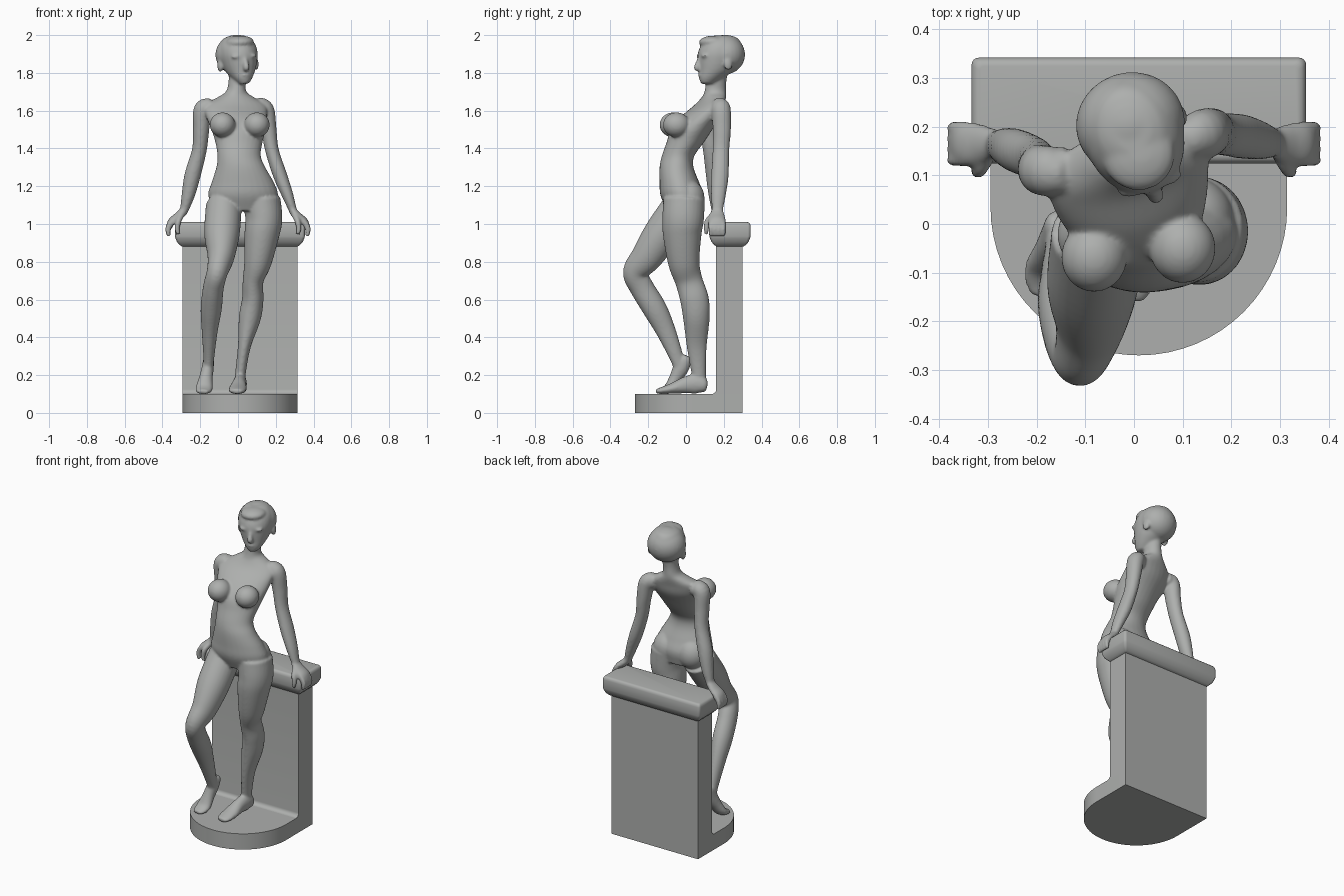
import bpy, bmesh, math
from mathutils import Vector, Matrix

stone = bpy.data.materials.new("grey stone")
stone.diffuse_color = (0.42, 0.43, 0.42, 1)


def finish(name, bm, angle=40):
    bmesh.ops.recalc_face_normals(bm, faces=bm.faces)
    me = bpy.data.meshes.new(name)
    bm.to_mesh(me)
    bm.free()
    ob = bpy.data.objects.new(name, me)
    bpy.context.collection.objects.link(ob)
    me.materials.append(stone)
    bpy.context.view_layer.objects.active = ob
    ob.select_set(True)
    bpy.ops.object.shade_smooth_by_angle(angle=math.radians(angle))
    ob.select_set(False)
    return ob


def skin(bm, rings):
    vs = [[bm.verts.new(p) for p in r] for r in rings]
    n = len(vs[0])
    for a, b in zip(vs, vs[1:]):
        for i in range(n):
            bm.faces.new((a[i], a[(i + 1) % n], b[(i + 1) % n], b[i]))
    bm.faces.new(vs[0][::-1])
    bm.faces.new(vs[-1])
    return [v for r in vs for v in r]


def limb(bm, keys, flat=False, n=28, sub=6):
    """Smooth elliptical loft; key = x, y, z, width radius, depth radius, yaw."""
    k = [Vector(tuple(q) + (0,) * (6 - len(q))) for q in keys]
    k = [k[0] * 2 - k[1]] + k + [k[-1] * 2 - k[-2]]
    pts = []
    for i in range(1, len(k) - 2):
        a, b, c, d = k[i - 1:i + 3]
        for s in range(sub):
            t = s / sub
            pts.append(0.5 * (2 * b + (c - a) * t + (2 * a - 5 * b + 4 * c - d) * t * t
                              + (3 * b - a - 3 * c + d) * t ** 3))
    pts.append(k[-2])
    rings = []
    for i, p in enumerate(pts):
        q0, q1 = pts[max(i - 1, 0)], pts[min(i + 1, len(pts) - 1)]
        t = Vector((0, 0, 1)) if flat else Vector(q1[:3]) - Vector(q0[:3])
        t.normalize()
        yaw = math.radians(p[5])
        u = Vector((math.cos(yaw), math.sin(yaw), 0))
        u = (u - t * u.dot(t)).normalized()
        v = t.cross(u)
        rings.append([Vector(p[:3]) + u * p[3] * math.cos(f) + v * p[4] * math.sin(f)
                      for f in (2 * math.pi * j / n for j in range(n))])
    return skin(bm, rings)


def ball(bm, c, r, rot=None):
    m = Matrix.Translation(c) @ (rot or Matrix()) @ Matrix.Diagonal((*r, 1))
    return bmesh.ops.create_uvsphere(bm, u_segments=28, v_segments=18, radius=1, matrix=m)["verts"]


# ---------- figure: all body parts fused into one skin ----------
bm = bmesh.new()
# torso and neck
limb(bm, [(.03, -.01, 1.07, .15, .09), (.027, -.02, 1.15, .185, .115), (.025, -.035, 1.22, .165, .105),
          (.015, -.05, 1.30, .13, .09), (.006, -.042, 1.36, .115, .086, 4), (.005, -.005, 1.43, .125, .098, 8),
          (.003, .03, 1.50, .145, .108, 12), (-.008, .08, 1.57, .165, .10, 14),
          (-.014, .125, 1.63, .165, .072, 14), (-.012, .147, 1.67, .10, .062, 14),
          (-.01, .155, 1.70, .055, .058, 14), (-.005, .16, 1.75, .045, .054, 14),
          (.0, .17, 1.82, .048, .055, 14)], flat=True)
# breasts and glutes
for x, y in ((-.082, -.068), (.10, -.05)):
    ball(bm, (x, y, 1.525), (.068, .072, .066))
for x in (-.055, .115):
    ball(bm, (x, .01, 1.14), (.09, .088, .095))
# standing leg
limb(bm, [(.125, -.01, 1.13, .10, .11), (.137, -.015, 1.03, .098, .11), (.127, -.02, .95, .093, .103),
          (.105, -.012, .80, .073, .084), (.08, .015, .70, .055, .073), (.078, .045, .60, .057, .076),
          (.062, .055, .50, .058, .07), (.033, .057, .35, .034, .053), (.012, .068, .20, .028, .038),
          (.01, .07, .14, .03, .04)])
limb(bm, [(.014, .112, .14, .018, .02), (.014, .10, .143, .031, .036), (.012, .06, .155, .035, .053),
          (.006, 0, .148, .037, .045), (0, -.07, .13, .047, .029), (-.006, -.13, .118, .044, .018),
          (-.01, -.158, .114, .028, .012)])
# bent leg
limb(bm, [(-.075, -.02, 1.10, .095, .10), (-.085, -.125, .95, .094, .098), (-.09, -.205, .83, .072, .084),
          (-.11, -.268, .745, .056, .066), (-.13, -.235, .665, .055, .064), (-.142, -.165, .55, .056, .064),
          (-.15, -.105, .43, .042, .052), (-.155, -.045, .28, .028, .036), (-.16, -.03, .22, .028, .032)])
limb(bm, [(-.153, .008, .30, .018, .018), (-.155, .0, .285, .028, .032), (-.16, -.025, .24, .032, .042),
          (-.17, -.055, .185, .036, .034), (-.178, -.085, .137, .045, .028), (-.183, -.12, .118, .043, .018),
          (-.186, -.15, .112, .027, .011)])
# arms
limb(bm, [(.10, .17, 1.62, .045, .05), (.143, .185, 1.605, .048, .052), (.163, .19, 1.50, .041, .048),
          (.18, .185, 1.39, .036, .044), (.222, .18, 1.26, .037, .046), (.26, .172, 1.16, .031, .04),
          (.288, .167, 1.08, .022, .03), (.30, .165, 1.05, .02, .03)])
limb(bm, [(-.14, .11, 1.62, .045, .05), (-.187, .11, 1.605, .048, .052), (-.195, .12, 1.50, .043, .048),
          (-.205, .135, 1.39, .039, .045), (-.24, .15, 1.26, .043, .045), (-.262, .158, 1.16, .036, .04),
          (-.283, .163, 1.08, .024, .03), (-.295, .165, 1.05, .02, .03)])
# hands hooked over the ledge, with thumbs and fingers
for s in (-1, 1):
    limb(bm, [(s * .285, .165, 1.075, .03, .02, 90), (s * .318, .165, 1.04, .042, .022, 90),
              (s * .35, .165, 1.015, .045, .02, 90), (s * .365, .165, .985, .043, .017, 90)])
    for i in range(4):
        y = .131 + .0225 * i
        limb(bm, [(s * .345, y, 1.015, .014, .016, 90), (s * .367, y, .985, .013, .016, 90),
                  (s * .37, y, .955, .012, .013, 90), (s * .364, y, .935, .009, .01, 90)], n=12)
    limb(bm, [(s * .298, .145, 1.05, .017, .017), (s * .315, .115, 1.015, .016, .017),
              (s * .322, .108, .975, .014, .014), (s * .315, .108, .945, .011, .011)], n=12)
# head in local space: skull and jaw, cropped hair, nose, lips, brow, ears
head = limb(bm, [(0, .02, .125, .04, .045), (0, .02, .11, .07, .08), (0, .012, .075, .095, .11),
                 (0, .005, .03, .102, .122), (0, -.005, -.015, .094, .112), (0, -.02, -.06, .078, .094),
                 (0, -.05, -.10, .052, .064), (0, -.07, -.13, .026, .034)], flat=True)
head += ball(bm, (0, .03, .025), (.113, .106, .105))
head += ball(bm, (0, -.035, .09), (.075, .075, .035))
head += limb(bm, [(0, -.105, .015, .012, .012), (0, -.118, -.02, .014, .016), (0, -.126, -.045, .017, .018),
                  (0, -.112, -.058, .012, .010)])
head += ball(bm, (0, -.108, -.083), (.022, .012, .011))
for s in (-1, 1):
    head += ball(bm, (s * .04, -.098, .016), (.03, .018, .011))
    head += ball(bm, (s * .10, .015, -.03), (.014, .024, .034))
place = (Matrix.Translation((.003, .178, 1.872)) @ Matrix.Rotation(math.radians(18), 4, 'Z')
         @ Matrix.Rotation(math.radians(-3), 4, 'Y'))
bmesh.ops.transform(bm, matrix=place, verts=head)
figure = finish("standing_figure", bm, 180)
rm = figure.modifiers.new("fuse", 'REMESH')
rm.mode, rm.voxel_size, rm.use_smooth_shade = 'VOXEL', .0065, True
sm = figure.modifiers.new("soften", 'SMOOTH')
sm.factor, sm.iterations = .5, 10

# ---------- pedestal ----------
X0, X1, CX = -.295, .315, .01


def prism(name, pts, to3d, a, b, bevel=0):
    bm = bmesh.new()
    skin(bm, [[to3d(p, a) for p in pts], [to3d(p, b) for p in pts]])
    if bevel:
        es = [e for e in bm.edges if all(v.co.z > .09 and v.co.y < .1 for v in e.verts)]
        bmesh.ops.bevel(bm, geom=es, offset=bevel, segments=3, affect='EDGES', profile=.5)
    return finish(name, bm)


# round-fronted foot slab
arc = [(CX + .305 * math.cos(t), .035 + .305 * math.sin(t))
       for t in (math.pi + math.pi * i / 32 for i in range(33))]
prism("foot_slab", arc + [(X1, .30), (X0, .30)], lambda p, h: (p[0], p[1], h), 0, .10, .008)
# upright wall with a coved inner corner, drawn as a side profile
cove = [(.135 + .025 * math.sin(t), .125 - .025 * math.cos(t))
        for t in (math.pi / 2 * i / 6 for i in range(7))]
prism("back_wall", cove + [(.16, .90), (.30, .90), (.30, .10)], lambda p, h: (h, p[0], p[1]), X0, X1)

# moulded ledge: stacked rounded rectangles
bm = bmesh.new()
rings = []
for z, g, r in ((.88, 0, .004), (.888, .012, .01), (.905, .028, .014), (.925, .036, .015), (.935, .039, .015),
                (.99, .039, .015), (1.001, .036, .014), (1.008, .03, .012), (1.01, .022, .01)):
    ring = []
    for q, (sx, sy) in enumerate(((1, 1), (-1, 1), (-1, -1), (1, -1))):
        cx = CX + sx * (.305 + g - r)
        cy = .233 + sy * (.07 + g - r)
        for j in range(5):
            t = math.pi / 2 * (q + j / 4)
            ring.append((cx + r * math.cos(t), cy + r * math.sin(t), z))
    rings.append(ring)
skin(bm, rings)
finish("top_ledge", bm)
